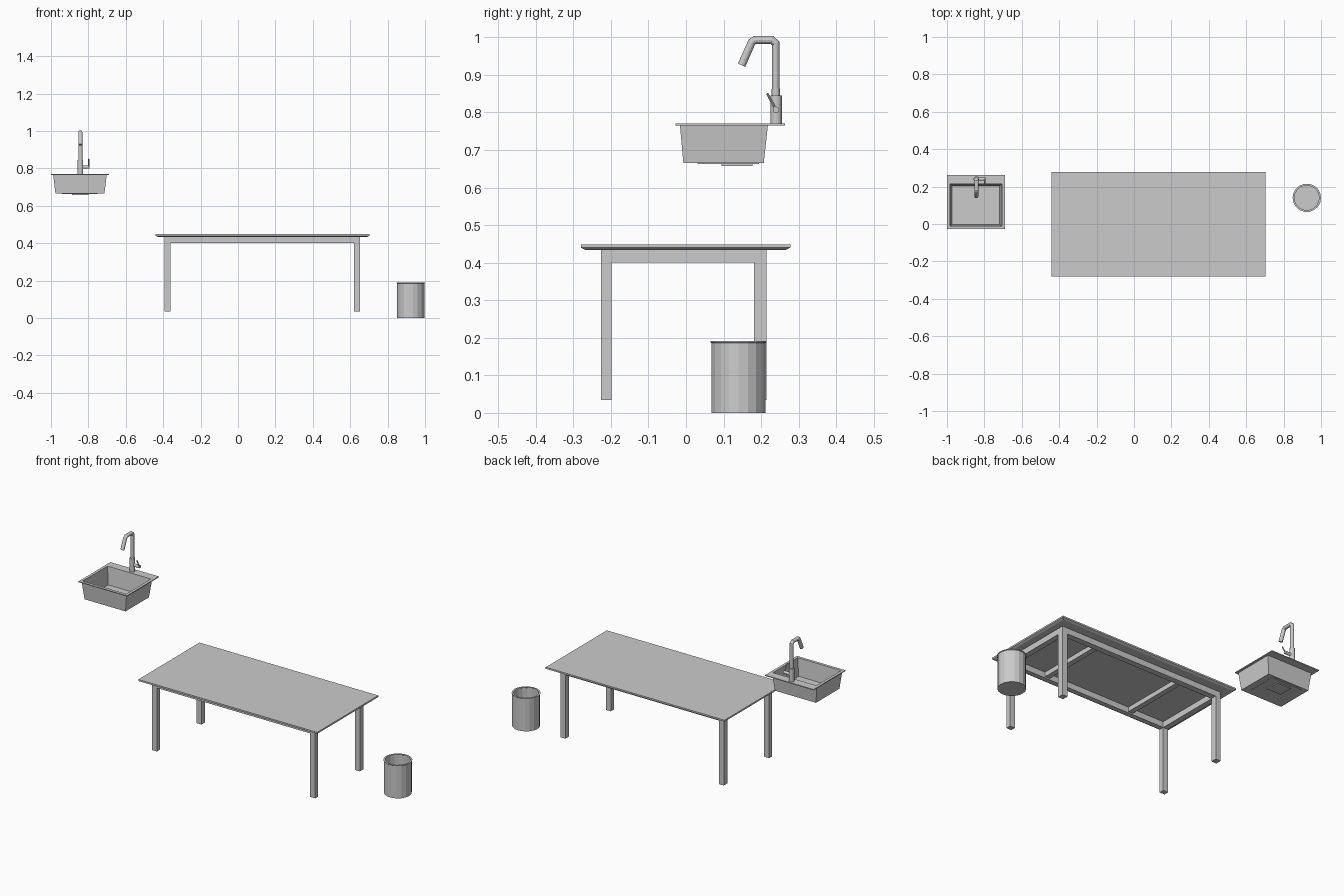
import bpy, bmesh
from math import sin, cos, pi
from mathutils import Vector

if "Cube" in bpy.data.objects:
    bpy.data.objects.remove(bpy.data.objects["Cube"])


def finish(bm, name, smooth=False):
    bmesh.ops.recalc_face_normals(bm, faces=bm.faces)
    me = bpy.data.meshes.new(name)
    bm.to_mesh(me)
    bm.free()
    ob = bpy.data.objects.new(name, me)
    bpy.context.collection.objects.link(ob)
    if smooth:
        for p in me.polygons:
            p.use_smooth = len(p.vertices) == 4
    return ob


def loft(name, rings, smooth=False):
    """Join a list of point rings with quads and cap both ends."""
    bm = bmesh.new()
    loops = [[bm.verts.new(p) for p in r] for r in rings]
    n = len(loops[0])
    for a, b in zip(loops, loops[1:]):
        for i in range(n):
            j = (i + 1) % n
            bm.faces.new((a[i], a[j], b[j], b[i]))
    bm.faces.new(loops[0])
    bm.faces.new(loops[-1])
    return finish(bm, name, smooth)


def rect(x0, x1, y0, y1, z):
    return [(x0, y0, z), (x1, y0, z), (x1, y1, z), (x0, y1, z)]


def box(name, x0, x1, y0, y1, z0, z1):
    return loft(name, [rect(x0, x1, y0, y1, z0), rect(x0, x1, y0, y1, z1)])


def circle(cx, cy, r, z, n):
    return [(cx + r * cos(2 * pi * i / n), cy + r * sin(2 * pi * i / n), z) for i in range(n)]


def tube(name, pts, radii, n=12, side=Vector((1, 0, 0))):
    """Round tube along a planar path; side is the normal of that plane."""
    pts = [Vector(p) for p in pts]
    rings = []
    for i, p in enumerate(pts):
        d0 = (p - pts[max(i - 1, 0)]).normalized()
        d1 = (pts[min(i + 1, len(pts) - 1)] - p).normalized()
        t = (d0 + d1).normalized()
        up = side.cross(t).normalized()
        r = radii[i]
        rings.append([p + side * r * cos(2 * pi * k / n) + up * r * sin(2 * pi * k / n)
                      for k in range(n)])
    return loft(name, rings)


# Table top with a chamfered underside
TX0, TX1, TY0, TY1 = -0.441, 0.702, -0.28, 0.278
c = 0.012
loft("table_top", [rect(TX0 + c, TX1 - c, TY0 + c, TY1 - c, 0.434),
                   rect(TX0, TX1, TY0, TY1, 0.440),
                   rect(TX0, TX1, TY0, TY1, 0.449)])

# Table legs and end rails
LX0, LX1, W = -0.392, 0.652, 0.032
FRONT, BACK = (-0.227, -0.199), (0.181, 0.215)
for side, x in (("left", LX0), ("right", LX1 - W)):
    for depth, (y0, y1) in (("front", FRONT), ("back", BACK)):
        box(f"{depth}_{side}_leg", x, x + W, y0, y1, 0.034, 0.435)
    box(f"{side}_end_rail", x, x + W, FRONT[1], BACK[0], 0.401, 0.435)

# Long rails and cross bars
for depth, (y0, y1) in (("front", FRONT), ("back", BACK)):
    box(f"{depth}_rail", LX0 + W, LX1 - W, y0, y1, 0.401, 0.435)
for i, x in enumerate((-0.145, 0.405)):
    box(f"cross_bar_{i + 1}", x - 0.015, x + 0.015, FRONT[1], BACK[0], 0.408, 0.435)

# Sink: inner floor, inner wall, rim, outer wall, outer bottom
loft("sink_basin", [rect(-0.972, -0.718, -0.003, 0.203, 0.669),
                    rect(-0.984, -0.706, -0.012, 0.214, 0.770),
                    rect(-1.000, -0.690, -0.028, 0.263, 0.770),
                    rect(-1.000, -0.690, -0.028, 0.263, 0.765),
                    rect(-0.988, -0.702, -0.016, 0.218, 0.765),
                    rect(-0.976, -0.714, -0.007, 0.207, 0.665)])
box("sink_floor_plate", -0.94, -0.75, 0.03, 0.195, 0.663, 0.672)
box("sink_drain", -0.887, -0.799, 0.095, 0.177, 0.658, 0.668)

# Faucet body and bent spout
FX, FY = -0.843, 0.240
loft("faucet_base", [circle(FX, FY, 0.015, z, 16) for z in (0.769, 0.845)])
path = [(0.239, 0.84), (0.239, 0.984), (0.229, 0.993), (0.184, 0.993),
        (0.175, 0.987), (0.148, 0.926)]
tube("faucet_spout", [(FX, y, z) for y, z in path], [0.0108] * len(path))

# Faucet handle stub and lever
tube("handle_stub", [(FX, FY, 0.807), (-0.794, FY, 0.807)], [0.0085] * 2,
     side=Vector((0, 1, 0)))
tube("handle_lever", [(-0.798, 0.241, 0.805), (-0.798, 0.216, 0.851)],
     [0.004, 0.003], n=8)

# Waste bin: open shell with a rolled rim
BX, BY = 0.924, 0.140
profile = [(0.069, 0.004), (0.069, 0.186), (0.066, 0.188), (0.066, 0.191),
           (0.076, 0.191), (0.076, 0.188), (0.073, 0.186), (0.073, 0.0)]
loft("waste_bin", [circle(BX, BY, r, z, 18) for r, z in profile])
